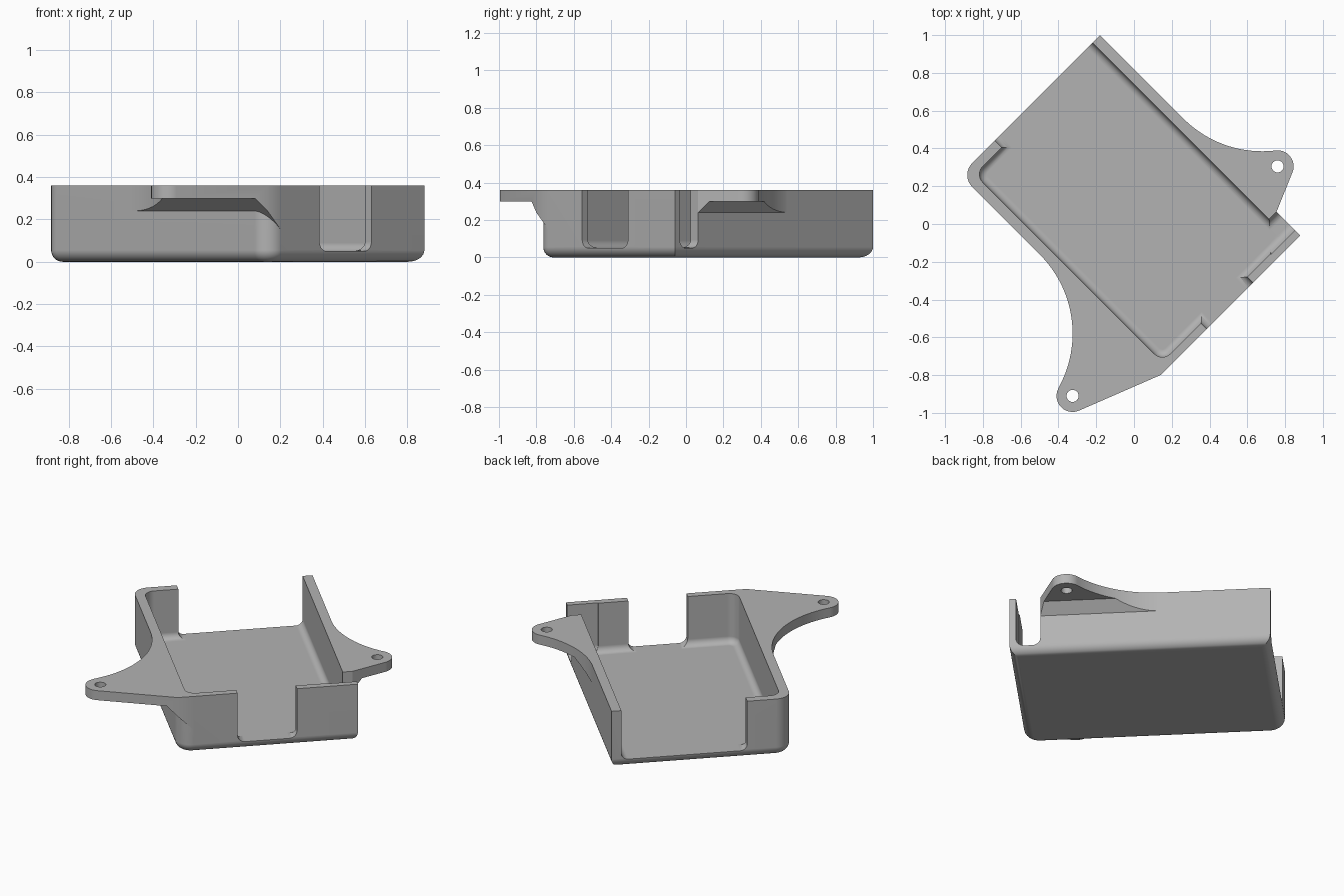
import bpy, bmesh, math
from mathutils import Vector, Matrix

if "Cube" in bpy.data.objects:
    bpy.data.objects.remove(bpy.data.objects["Cube"], do_unlink=True)

TOP, FLOOR = 0.36, 0.05
U0, U1, V0, V1 = -0.834, 0.665, -0.467, 0.58   # outer walls in the tray's own axes
TURN = Matrix.Rotation(math.radians(-45), 4, 'Z')  # tray axes to model axes

grey = bpy.data.materials.new("plain grey")
grey.use_nodes = True
grey.diffuse_color = (0.45, 0.45, 0.45, 1)
grey.node_tree.nodes["Principled BSDF"].inputs["Base Color"].default_value = (0.45, 0.45, 0.45, 1)


def finish(bm, name):
    bmesh.ops.recalc_face_normals(bm, faces=bm.faces)
    mesh = bpy.data.meshes.new(name)
    bm.to_mesh(mesh)
    bm.free()
    obj = bpy.data.objects.new(name, mesh)
    bpy.context.collection.objects.link(obj)
    mesh.materials.append(grey)
    return obj


def rounded_box(name, lo, hi, corner_r, bottom_r):
    """Box with rounded upright edges on its low-v side and a rounded bottom."""
    lo, hi = Vector(lo), Vector(hi)
    bm = bmesh.new()
    bmesh.ops.create_cube(bm, size=1)
    for v in bm.verts:
        v.co = (lo + hi) / 2 + v.co * (hi - lo)

    def bevel(edges, r):
        bmesh.ops.bevel(bm, geom=edges, offset=r, offset_type='OFFSET', segments=8,
                        profile=0.5, affect='EDGES', clamp_overlap=True)

    if corner_r:
        bevel([e for e in bm.edges if abs(e.verts[0].co.z - e.verts[1].co.z) > 0.01
               and all(v.co.y < lo.y + 1e-4 for v in e.verts)], corner_r)
    if bottom_r:
        bevel([e for e in bm.edges if all(v.co.z < lo.z + 1e-4 for v in e.verts)], bottom_r)
    return finish(bm, name)


def prism(name, points, offset):
    """Extrude a closed outline of 3D points along a vector."""
    bm = bmesh.new()
    face = bm.faces.new([bm.verts.new(p) for p in points])
    out = bmesh.ops.extrude_face_region(bm, geom=[face])
    bmesh.ops.translate(bm, vec=offset,
                        verts=[g for g in out["geom"] if isinstance(g, bmesh.types.BMVert)])
    return finish(bm, name)


def combine(obj, other, operation):
    mod = obj.modifiers.new("combine", 'BOOLEAN')
    mod.operation, mod.object, mod.solver = operation, other, 'EXACT'
    bpy.context.view_layer.objects.active = obj
    bpy.ops.object.modifier_apply(modifier=mod.name)
    bpy.data.objects.remove(other, do_unlink=True)


def arc(centre, r, a, b, n=24):
    return [centre + r * Vector((math.cos(a + (b - a) * i / n), math.sin(a + (b - a) * i / n)))
            for i in range(n + 1)]


def angle_of(v):
    return math.atan2(v.y, v.x)


LOBE, SWEEP = 0.085, 0.59


def ear(name, hole, sweep_centre, start, corner, inner, side, wall):
    """Mounting ear: concave sweep off the wall, round lobe, straight edge back."""
    hole, sweep_centre, corner = Vector(hole), Vector(sweep_centre), Vector(corner)
    towards = hole - sweep_centre
    a = angle_of(-towards)
    to_corner = corner - hole
    b = angle_of(to_corner) - side * math.acos(LOBE / to_corner.length)
    while (b - a) * side < 0:
        b += side * math.tau
    end = angle_of(towards)
    start = math.radians(start)
    while abs(end - start) > math.pi:
        end += math.copysign(math.tau, start - end)
    outline = arc(sweep_centre, SWEEP, start, end) + arc(hole, LOBE, a, b)[1:] + [corner]
    local = [TURN.inverted() @ Vector((p.x, p.y, 0.1)) for p in outline]
    local += [Vector((u, v, 0.1)) for u, v in inner]
    plate = prism(name, local, (0, 0, TOP - 0.1))
    # sloped support under the ear, next to the wall
    section = [(0.7, 0.3), (0.06, 0.3), (-0.1, 0.14), (-0.1, TOP), (0.7, TOP)]
    combine(plate, prism("ear_section", [(-1.5, wall - side * d, z) for d, z in section], (3, 0, 0)),
            'INTERSECT')
    return plate


# Outer shell and the two ears
holes = [Vector((-0.325, -0.91, 0)), Vector((0.76, 0.305, 0))]
tray = rounded_box("mounting_tray", (U0, V0, 0), (U1, V1, TOP), 0.09, 0.055)
front_ear = ear("front_ear", holes[0].xy, (-0.915, -0.58), 45, (0.14, -0.8),
                [(U1, V0 + 0.09), (0.58, V0 + 0.09), (0.58, V0 + 0.03), (-0.237, V0 + 0.03)], 1, V0)
side_ear = ear("side_ear", holes[1].xy, (0.679, 0.975), 225, (0.755, 0.065),
               [(0.488, V1 - 0.03), (-0.209, V1 - 0.03)], -1, V1)
combine(tray, front_ear, 'UNION')
combine(tray, side_ear, 'UNION')

# Hollow, then end opening, front window and side slot
for lo, hi, corner_r, bottom_r in (
        ((-0.782, -0.41, FLOOR), (0.622, 0.523, 0.6), 0.06, 0.04),
        ((-1.1, -0.209, FLOOR), (-0.6, 0.523, 0.6), 0, 0.04),
        ((0.5, -0.12, FLOOR), (0.9, 0.226, 0.6), 0, 0.045),
        ((0.488, 0.4, FLOOR), (0.627, 0.8, 0.6), 0, 0.045)):
    combine(tray, rounded_box("cutter", lo, hi, corner_r, bottom_r), 'DIFFERENCE')

# Screw holes
for hole in holes:
    ring = [TURN.inverted() @ Vector((p.x, p.y, 0.1)) for p in arc(hole.xy, 0.032, 0, math.tau)[:-1]]
    combine(tray, prism("hole_cutter", ring, (0, 0, 0.5)), 'DIFFERENCE')

# Turn the finished tray to its diagonal stance and shade it
tray.data.transform(TURN)
bpy.ops.object.select_all(action='DESELECT')
tray.select_set(True)
bpy.context.view_layer.objects.active = tray
bpy.ops.object.shade_smooth_by_angle(angle=math.radians(30))
tray.modifiers.new("even_shading", 'WEIGHTED_NORMAL').keep_sharp = True
